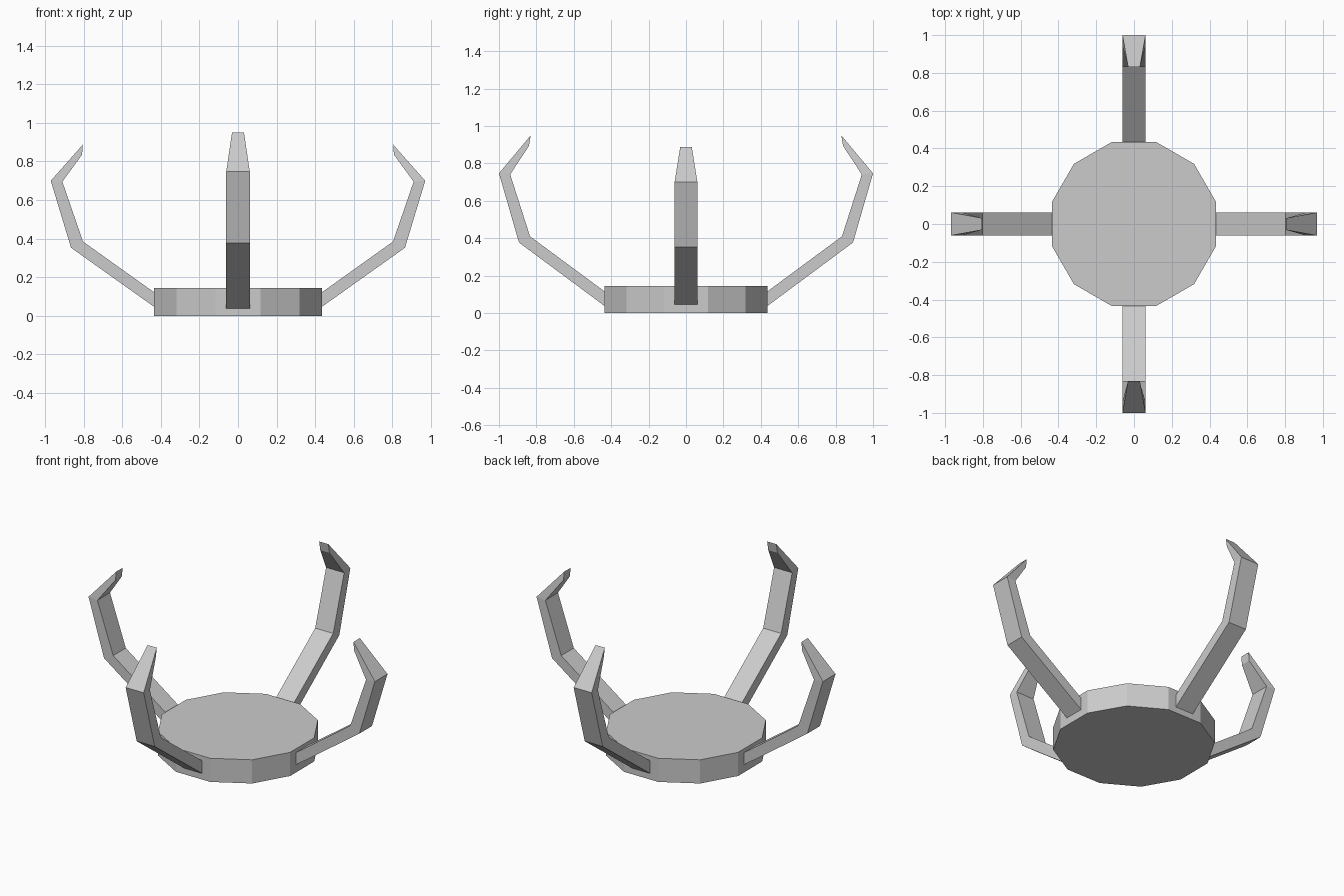
import bpy, bmesh
from math import radians
from mathutils import Matrix

if "Cube" in bpy.data.objects:
    bpy.data.objects.remove(bpy.data.objects["Cube"])

# Base: twelve-sided disc with flats facing the arms
bm = bmesh.new()
bmesh.ops.create_cone(bm, cap_ends=True, segments=12, radius1=0.45, radius2=0.45, depth=0.145,
                      matrix=Matrix.Translation((0, 0, 0.0725)) @ Matrix.Rotation(radians(15), 4, 'Z'))
mesh = bpy.data.meshes.new("base_disc")
bm.to_mesh(mesh)
bm.free()
bpy.context.collection.objects.link(bpy.data.objects.new("base_disc", mesh))

# Arm stations: (outer r, outer z, inner r, inner z, half width)
side_arm = [(0.425, 0.04, 0.425, 0.115, 0.061), (0.865, 0.353, 0.803, 0.385, 0.061),
            (0.97, 0.70, 0.91, 0.695, 0.061), (0.804, 0.887, 0.808, 0.835, 0.031)]
end_arm = [(0.425, 0.03, 0.425, 0.108, 0.061), (0.893, 0.377, 0.834, 0.41, 0.061),
           (1.0, 0.747, 0.94, 0.741, 0.061), (0.83, 0.95, 0.84, 0.893, 0.031)]


def add_arm(name, stations, angle):
    """Skin four-cornered rings into a bent claw arm, turned about z."""
    bm = bmesh.new()
    rings = []
    for ro, zo, ri, zi, w in stations:
        rings.append([bm.verts.new(p) for p in
                      ((ro, -w, zo), (ro, w, zo), (ri, w, zi), (ri, -w, zi))])
    for a, b in zip(rings, rings[1:]):
        for i in range(4):
            j = (i + 1) % 4
            bm.faces.new((a[i], a[j], b[j], b[i]))
    bm.faces.new(rings[0][::-1])
    bm.faces.new(rings[-1])
    bmesh.ops.recalc_face_normals(bm, faces=bm.faces)
    bm.transform(Matrix.Rotation(radians(angle), 4, 'Z'))
    mesh = bpy.data.meshes.new(name)
    bm.to_mesh(mesh)
    bm.free()
    bpy.context.collection.objects.link(bpy.data.objects.new(name, mesh))


# Four claw arms
for name, stations, angle in (("right_arm", side_arm, 0), ("back_arm", end_arm, 90),
                              ("left_arm", side_arm, 180), ("front_arm", end_arm, 270)):
    add_arm(name, stations, angle)
